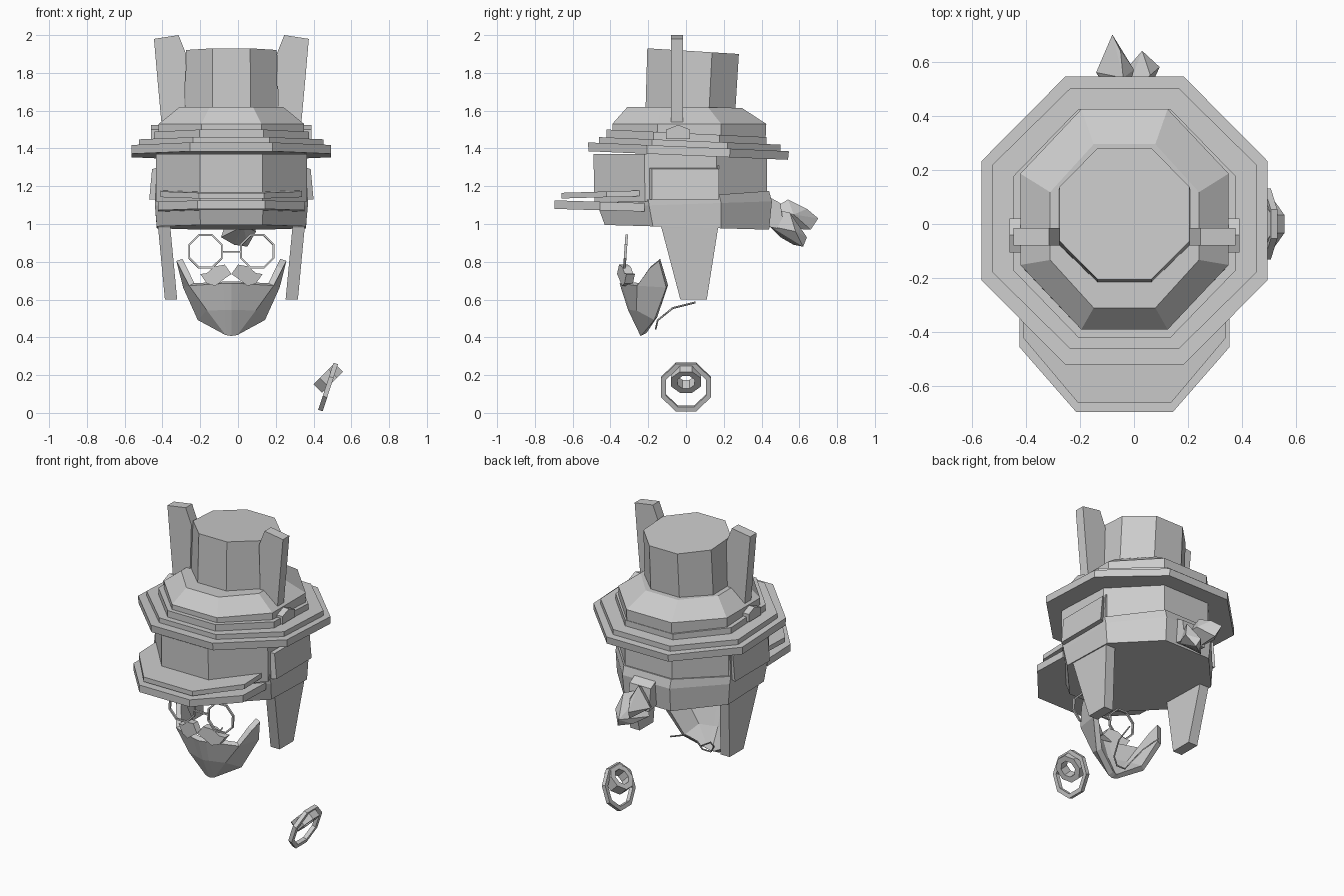
import bpy, bmesh, math
from mathutils import Vector, Matrix

cube = bpy.data.objects.get("Cube")
if cube:
    bpy.data.objects.remove(cube, do_unlink=True)

CX = -0.035  # middle of the hat and face

grey = bpy.data.materials.new("plain_grey")
grey.use_nodes = True
COLOUR = (0.6, 0.6, 0.6, 1)
grey.diffuse_color = COLOUR
grey.node_tree.nodes["Principled BSDF"].inputs["Base Color"].default_value = COLOUR


def finish(name, bm):
    bmesh.ops.recalc_face_normals(bm, faces=bm.faces)
    mesh = bpy.data.meshes.new(name)
    bm.to_mesh(mesh)
    bm.free()
    mesh.materials.append(grey)
    obj = bpy.data.objects.new(name, mesh)
    bpy.context.collection.objects.link(obj)
    return obj


def loft(name, rings, closed=False):
    """Skin a stack of equal rings; cap the ends unless the stack is closed."""
    bm = bmesh.new()
    rows = [[bm.verts.new(p) for p in ring] for ring in rings]
    n = len(rows[0])
    pairs = list(zip(rows, rows[1:]))
    if closed:
        pairs.append((rows[-1], rows[0]))
    else:
        bm.faces.new(rows[0])
        bm.faces.new(rows[-1])
    for a, b in pairs:
        for i in range(n):
            j = (i + 1) % n
            bm.faces.new((a[i], a[j], b[j], b[i]))
    return finish(name, bm)


def octagon(half, front, back, z_front, z_back):
    """Eight-sided ring whose height runs from front to back."""
    mid, hy = (front + back) / 2, (back - front) / 2
    k = math.tan(math.pi / 8)
    signs = [(k, -1), (1, -k), (1, k), (k, 1), (-k, 1), (-1, k), (-1, -k), (-k, -1)]
    return [(CX + half * u, mid + hy * v, z_front + (z_back - z_front) * (v + 1) / 2)
            for u, v in signs]


def stack(name, *levels):
    return loft(name, [octagon(*level) for level in levels])


def prism(name, outline, depth):
    """Join an outline to its copy moved by depth."""
    d = Vector(depth)
    return loft(name, [outline, [Vector(p) + d for p in outline]])


def hull(name, points):
    bm = bmesh.new()
    for p in points:
        bm.verts.new(p)
    bmesh.ops.convex_hull(bm, input=bm.verts)
    return finish(name, bm)


def band(name, outer, inner, depth, matrix, sides=8):
    """Flat-sided ring around local z."""
    section = [(outer, -depth / 2), (outer, depth / 2), (inner, depth / 2), (inner, -depth / 2)]
    rings = []
    for i in range(sides):
        a = math.tau * (i + 0.5) / sides
        rings.append([matrix @ Vector((r * math.cos(a), r * math.sin(a), z)) for r, z in section])
    return loft(name, rings, closed=True)


def mirror(obj):
    """Copy across the middle of the face."""
    other = obj.copy()
    other.data = obj.data.copy()
    other.data.transform(Matrix.Translation((2 * CX, 0, 0)) @ Matrix.Scale(-1, 4, (1, 0, 0)))
    other.data.flip_normals()
    other.name = obj.name.replace("left", "right")
    bpy.context.collection.objects.link(other)


# Tall hat, dome and brims
stack("hat_crown", (0.245, -0.215, 0.26, 1.58, 1.58), (0.24, -0.205, 0.28, 1.93, 1.90))
stack("hat_dome", (0.385, -0.39, 0.42, 1.42, 1.42), (0.385, -0.39, 0.425, 1.53, 1.53),
      (0.275, -0.31, 0.295, 1.62, 1.615))
stack("hat_ribbon", (0.41, -0.42, 0.425, 1.44, 1.41), (0.41, -0.42, 0.425, 1.50, 1.46))
stack("upper_brim", (0.488, -0.46, 0.50, 1.42, 1.38), (0.488, -0.46, 0.50, 1.46, 1.42))
stack("lower_brim", (0.528, -0.515, 0.54, 1.385, 1.34), (0.528, -0.52, 0.545, 1.432, 1.385))

# Cap under the hat
stack("cap_body", (0.40, -0.485, 0.43, 1.12, 1.12), (0.40, -0.49, 0.43, 1.37, 1.37))
stack("cap_band", (0.395, -0.43, 0.44, 0.995, 0.97), (0.405, -0.465, 0.455, 1.09, 1.12),
      (0.405, -0.465, 0.44, 1.11, 1.175))


def peak(name, half, front, z, thick, rise):
    outline = [(half, -0.22), (half, front + 0.24), (half * 0.46, front),
               (-half * 0.46, front), (-half, front + 0.24), (-half, -0.22)]
    prism(name, [(CX + x, y, z + rise * (y - front)) for x, y in outline], (0, 0, thick))


peak("lower_peak", 0.388, -0.695, 1.08, 0.045, -0.03)
peak("upper_peak", 0.375, -0.66, 1.135, 0.03, 0.03)

# Ear flaps, each a bent slab
flap_rows = [(0.395, -0.20, 0.175, 1.31), (0.405, -0.205, 0.175, 1.13),
             (0.388, -0.13, 0.17, 0.98), (0.352, -0.03, 0.11, 0.60)]
mirror(loft("left_ear_flap", [[(CX + x, a, z), (CX + x, b, z), (CX + x - 0.065, b, z),
                               (CX + x - 0.065, a, z)] for x, a, b, z in flap_rows]))
mirror(prism("left_flap_pad", [(CX + 0.39, -0.2, 1.13), (CX + 0.435, -0.18, 1.13),
                               (CX + 0.42, -0.18, 1.29), (CX + 0.39, -0.2, 1.3)], (0, 0.355, 0)))

# Upright ears on the dome with their buttons
ear = [(0.28, 2.0), (0.41, 1.98), (0.39, 1.75), (0.37, 1.53), (0.25, 1.56), (0.24, 1.9)]
mirror(prism("left_upright_ear", [(CX + x, -0.08, z) for x, z in ear], (0, 0.065, 0)))
button = [(-0.105, 1.45), (0.02, 1.45), (0.02, 1.5), (-0.04, 1.525), (-0.105, 1.5)]
mirror(prism("left_button", [(CX + 0.35, y, z) for y, z in button], (0.075, 0, 0)))

# Knot and its two tails at the back
hull("knot", [(x, y, z) for x in (-0.1, 0.05) for y, z in
              ((0.41, 1.16), (0.5, 1.11), (0.41, 0.99), (0.52, 0.97))])
hull("knot_tail_right", [(-0.14, 0.56, 1.02), (-0.08, 0.70, 1.03), (0, 0.57, 1.05),
                         (-0.05, 0.64, 1.08), (-0.03, 0.46, 1.08), (-0.08, 0.46, 0.98),
                         (-0.06, 0.66, 0.97), (-0.04, 0.54, 1.13)])
hull("knot_tail_left", [(0.03, 0.64, 0.93), (0.095, 0.58, 0.96), (0.05, 0.62, 0.88),
                        (-0.02, 0.57, 0.89), (-0.04, 0.45, 1.08), (0.03, 0.44, 0.99),
                        (0.06, 0.55, 1.06), (-0.09, 0.5, 0.93)])

# Spectacles
tilt = Matrix.Rotation(math.radians(86), 4, 'X')
mirror(band("left_eye_rim", 0.098, 0.088, 0.014,
            Matrix.Translation((CX + 0.137, -0.32, 0.855)) @ tilt))
hull("spectacle_bridge", [(CX + x, y, z) for x in (-0.045, 0.045)
                          for y in (-0.325, -0.312) for z in (0.848, 0.858)])

# Moustache, swept back towards the tips
lip = [(0, 0.735), (0.035, 0.785), (0.09, 0.775), (0.13, 0.74), (0.165, 0.735),
       (0.13, 0.685), (0.085, 0.672), (0.03, 0.715)]
mirror(prism("left_moustache", [(CX + x, -0.365 + 0.3 * x, z) for x, z in lip], (0, 0.045, 0)))

# Beard, half a shell mirrored and thickened
beard_points = [(0.275, -0.14, 0.81), (0.255, -0.19, 0.77), (0.24, -0.10, 0.67),
                (0.21, -0.25, 0.68), (0.04, -0.325, 0.69), (0.165, -0.16, 0.50),
                (0.12, -0.25, 0.55), (0.03, -0.28, 0.55), (0.025, -0.22, 0.42),
                (0, -0.335, 0.69), (0, -0.29, 0.55), (0, -0.225, 0.415)]
beard_faces = ["0132", "2365", "3476", "568", "678", "49a7", "7ab8"]
bm = bmesh.new()
verts = [bm.verts.new(p) for p in beard_points]
for face in beard_faces:
    bm.faces.new([verts[int(c, 16)] for c in face])
beard = finish("beard", bm)
beard.location.x = CX
beard.modifiers.new("mirror", 'MIRROR')
thick = beard.modifiers.new("thickness", 'SOLIDIFY')
thick.thickness, thick.offset = 0.035, 0

# Thin cord behind the beard
cord = bpy.data.curves.new("neck_cord", 'CURVE')
cord.dimensions, cord.bevel_depth, cord.bevel_resolution = '3D', 0.005, 0
half = [(0.11, 0.05, 0.585), (0.09, -0.07, 0.555), (0.06, -0.15, 0.49), (0.03, -0.16, 0.445)]
path = half + [(-x, y, z) for x, y, z in reversed(half)]
spline = cord.splines.new('POLY')
spline.points.add(len(path) - 1)
for point, (x, y, z) in zip(spline.points, path):
    point.co = (CX + x, y, z, 1)
cord.materials.append(grey)
bpy.context.collection.objects.link(bpy.data.objects.new("neck_cord", cord))

# Earring: a tilted hoop and a short tube
hoop = Matrix.Translation((0.477, 0, 0.137)) @ Matrix.Rotation(math.radians(108), 4, 'Y')
band("earring_hoop", 0.142, 0.115, 0.025, hoop)
tube = Matrix.Translation((0.478, 0, 0.185)) @ Matrix.Rotation(math.radians(-45), 4, 'Y')
band("earring_tube", 0.085, 0.05, 0.065, tube)
